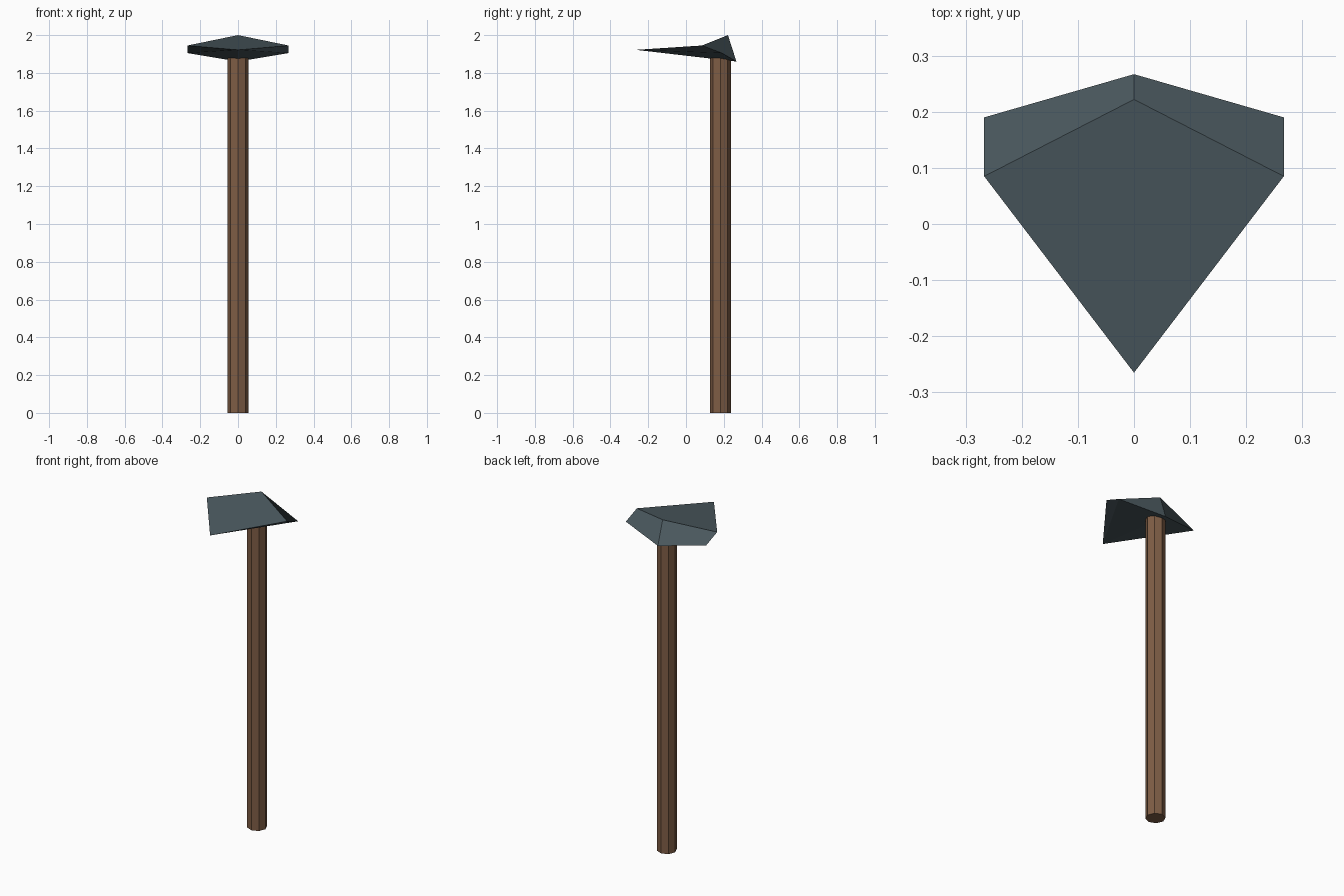
import bpy, bmesh
from math import radians
from mathutils import Matrix

if "Cube" in bpy.data.objects:
    bpy.data.objects.remove(bpy.data.objects["Cube"])


def colour(name, rgb):
    mat = bpy.data.materials.new(name)
    mat.diffuse_color = (*rgb, 1)
    mat.use_nodes = True
    mat.node_tree.nodes["Principled BSDF"].inputs["Base Color"].default_value = mat.diffuse_color
    return mat


def add_object(name, bm, mat):
    mesh = bpy.data.meshes.new(name)
    bm.to_mesh(mesh)
    bm.free()
    mesh.materials.append(mat)
    obj = bpy.data.objects.new(name, mesh)
    bpy.context.collection.objects.link(obj)
    return obj


wood = colour("wood", (0.21, 0.11, 0.06))
stone = colour("stone", (0.07, 0.10, 0.115))

# Handle: eight-sided shaft whose upper end is buried in the head
bottom, top = 0.0, 1.895
bm = bmesh.new()
bmesh.ops.create_cone(bm, cap_ends=True, segments=8, radius1=0.055, radius2=0.055,
                      depth=top - bottom,
                      matrix=Matrix.Translation((0, 0.182, (top + bottom) / 2)))
add_object("handle", bm, wood)

# Head: faceted stone blade, pointed at the front, ridged at the back
bm = bmesh.new()
tip = bm.verts.new((0, -0.265, 1.922))
peak = bm.verts.new((0, 0.222, 2.0))
heel = bm.verts.new((0, 0.267, 1.86))
upper = {s: bm.verts.new((s * 0.267, 0.085, 1.945)) for s in (-1, 1)}
lower = {s: bm.verts.new((s * 0.267, 0.19, 1.905)) for s in (-1, 1)}

# Sloping top face
bm.faces.new((upper[-1], tip, upper[1], peak))

# Back, side and underside facets, repeated on both sides
for s in (1, -1):
    for f in ([peak, upper[s], lower[s], heel],
              [tip, lower[s], upper[s]],
              [tip, heel, lower[s]]):
        bm.faces.new(f if s > 0 else [f[0]] + f[:0:-1])
add_object("head", bm, stone)
